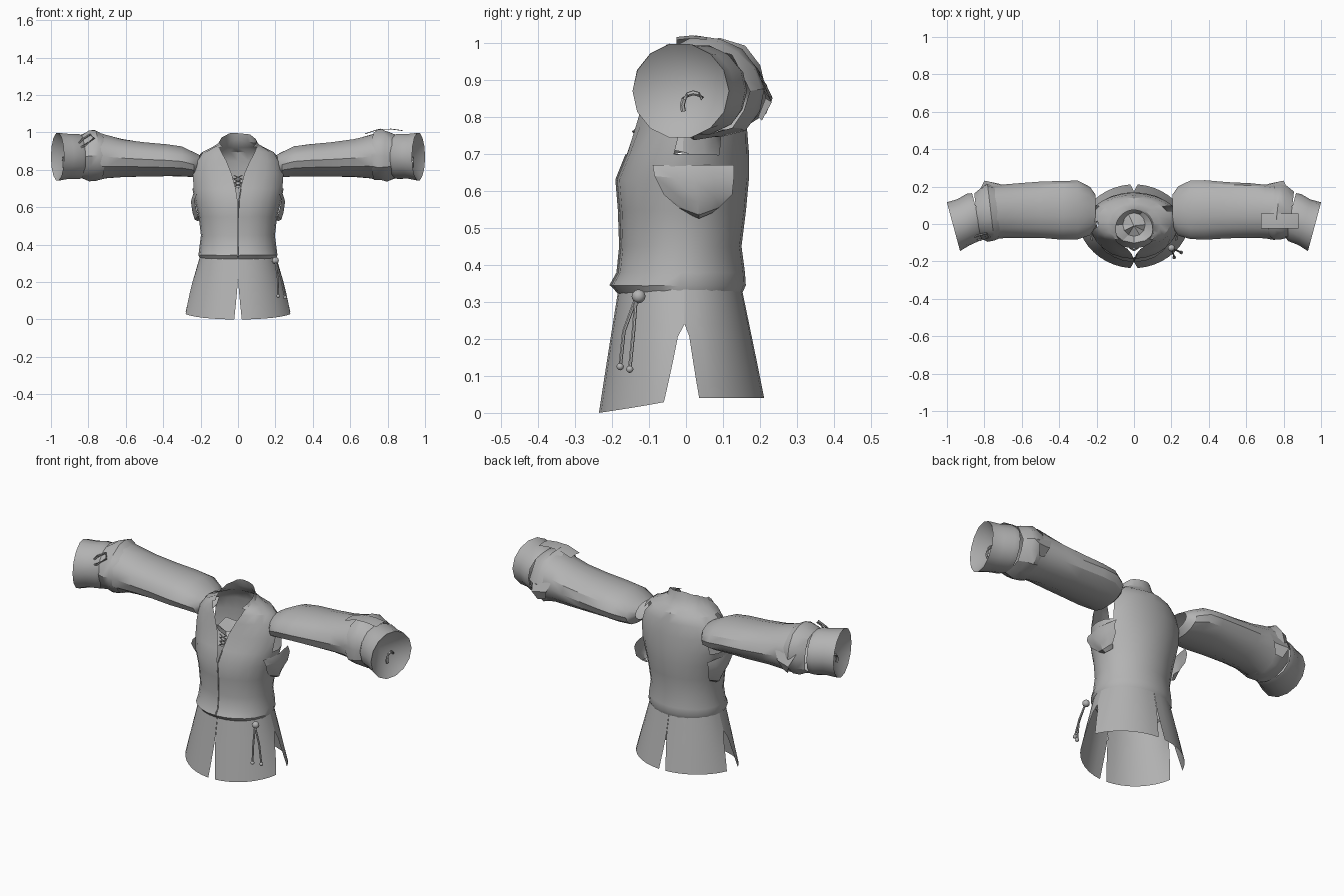
import bpy, bmesh, math, random
from mathutils import Vector

random.seed(4)
cube = bpy.data.objects.get("Cube")
if cube:
    bpy.data.objects.remove(cube, do_unlink=True)

# Cloth colour
cloth = bpy.data.materials.new("grey_cloth")
cloth.use_nodes = True
GREY = (0.45, 0.45, 0.45, 1)
cloth.diffuse_color = GREY
cloth.node_tree.nodes["Principled BSDF"].inputs["Base Color"].default_value = GREY


def finish(name, bm, angle=32):
    """Turn a bmesh into a softly shaded cloth object."""
    mesh = bpy.data.meshes.new(name)
    for f in bm.faces:
        f.smooth = True
    bm.to_mesh(mesh)
    bm.free()
    mesh.set_sharp_from_angle(angle=math.radians(angle))
    mesh.materials.append(cloth)
    obj = bpy.data.objects.new(name, mesh)
    bpy.context.collection.objects.link(obj)
    return obj


def sheet(name, rows, closed=False, keep=None, tip=None):
    """Skin rows of points into a cloth surface, optionally ending in a tip."""
    bm = bmesh.new()
    grid = [[bm.verts.new(p) for p in row] for row in rows]
    n = len(grid[0])
    for a, b in zip(grid, grid[1:]):
        for i in range(n if closed else n - 1):
            j = (i + 1) % n
            bm.faces.new((a[i], a[j], b[j], b[i]))
    if tip:
        centre = bm.verts.new(tip)
        for i in range(n):
            bm.faces.new((grid[-1][i], grid[-1][(i + 1) % n], centre))
    bmesh.ops.recalc_face_normals(bm, faces=bm.faces)
    if keep:
        drop = [f for f in bm.faces if not keep(f.calc_center_median())]
        bmesh.ops.delete(bm, geom=drop, context="FACES")
    return finish(name, bm)


def cord(name, points, radius):
    """Thin round cord along a path."""
    rows = []
    pts = [Vector(p) for p in points]
    for i, p in enumerate(pts):
        d = (pts[min(i + 1, len(pts) - 1)] - pts[max(i - 1, 0)]).normalized()
        u = d.orthogonal().normalized()
        v = d.cross(u)
        rows.append([p + radius * (u * math.cos(t) + v * math.sin(t))
                     for t in (k * math.tau / 6 for k in range(6))])
    return sheet(name, rows, closed=True)


def ball(name, loc, radius):
    bm = bmesh.new()
    bmesh.ops.create_icosphere(bm, subdivisions=2, radius=radius)
    bmesh.ops.translate(bm, verts=bm.verts, vec=loc)
    return finish(name, bm)


def around(angle, rx, front, back, z, power=1.0, slant=0.0):
    """Point on a body ring; angle 0 is the front, 180 the back."""
    a = math.radians(angle)
    mid, ry = (front + back) / 2, (back - front) / 2
    c = math.copysign(abs(math.cos(a)) ** power, math.cos(a))
    return Vector((rx * math.sin(a), mid - ry * c, z - slant * math.cos(a)))


# Body with open neckline: height, half width, front, back, opening angle, slant
body = [
    (.32, .200, -.182, .150, .4, 0), (.345, .212, -.204, .162, .4, 0),
    (.38, .207, -.184, .160, .4, 0), (.45, .198, -.176, .150, .4, 0),
    (.55, .210, -.180, .163, .4, 0), (.63, .230, -.186, .170, .5, 0),
    (.70, .244, -.160, .170, 3, 0), (.78, .247, -.135, .165, 8, 0),
    (.85, .230, -.120, .155, 16, 0), (.895, .195, -.112, .140, 27, 0),
    (.92, .140, -.116, .110, 45, 0), (.937, .108, -.125, .085, 52, .02),
    (.952, .098, -.127, .075, 56, .047)]
COLS = 24
rows = []
for z, rx, front, back, gap, slant in body:
    rows.append([around(gap + (360 - 2 * gap) * i / COLS, rx, front, back, z, 1, slant)
                 * random.uniform(.994, 1.002) for i in range(COLS + 1)])


def outside_armhole(c):
    return not (abs(c.x) > .17 and .69 < c.z < .87 and -.02 < c.y < .1)


sheet("jacket_body", rows, keep=outside_armhole)
cord("front_edge_piping", [r[0] + Vector((.002, -.002, 0)) for r in rows[1:7]], .003)

# Crumpled lining inside the neck
lining = []
for rx, z in ((.17, .70), (.12, .76), (.06, .72)):
    lining.append([around(30 * i, rx, -.03 - rx * .6, .03 + rx * .5, z + random.uniform(-.02, .02))
                   for i in range(12)])
sheet("neck_lining", lining, True, tip=(0, -.01, .75))

# Neck lacing
for k in range(3):
    z = .71 + .02 * k
    for s in (1, -1):
        cord("neck_lace", [(-.022 * s, -.13, z), (0, -.14 - .003 * s, z + .01),
                           (.022 * s, -.13, z + .02)], .003)


# Skirt panels, parted at front, back and sides
def skirt_panel(name, side, start, end, hem_start, hem_end, is_front):
    panel = []
    for r in range(10):
        u = r / 9
        open_mid = max(0, (u - .4) / .6)
        open_side = 0 if u < .4 else .3 + .7 * (u - .4) / .6
        if not is_front:
            open_mid, open_side = open_side, open_mid
        a0 = start + (hem_start - start) * open_mid
        a1 = end + (hem_end - end) * open_side
        row = []
        for i in range(9):
            a = a0 + (a1 - a0) * i / 8
            hem = .04 - .04 * max(0, math.cos(math.radians(a)))
            p = around(a, .203 + .088 * u, -.182 - .054 * u, .15 + .062 * u,
                       .34 + (hem - .34) * u, 1 + .2 * u)
            row.append((p.x * side, p.y, p.z))
        panel.append(row)
    sheet(name, panel)


for side, label in ((1, "left"), (-1, "right")):
    skirt_panel(label + "_front_skirt", side, .2, 94, 4, 74, True)
    skirt_panel(label + "_back_skirt", side, 94, 179.8, 106, 176, False)

# Sleeves: x, centre y, centre z, half depth, half height
sleeve = [
    (.205, .07, .835, .085, .045), (.235, .07, .828, .130, .068),
    (.30, .075, .845, .155, .082), (.38, .075, .851, .157, .087),
    (.50, .075, .856, .150, .093), (.62, .072, .863, .146, .103),
    (.70, .068, .870, .144, .118), (.75, .062, .873, .146, .130)]
frill = [(.73, .065, .873, .140, .125), (.765, .06, .877, .152, .140),
         (.80, .055, .875, .142, .134), (.84, .045, .870, .122, .120)]
cuff = [(.835, .05, .870, .115, .115), (.86, .035, .872, .126, .124),
        (.91, .01, .872, .122, .122), (.965, -.015, .870, .130, .130)]
SIDES = 14


def ring(station, side, tilt=0, fold=1, wobble=0):
    x, y, z, ry, rz = station
    pts = []
    for i in range(SIDES):
        t = math.tau * i / SIDES
        s = (fold if i == 9 else 1) * (1 + random.uniform(-wobble, wobble))
        dy = ry * math.cos(t) * s
        pts.append((side * (x + tilt * dy), y + dy, z + rz * math.sin(t) * s))
    return pts


for side, label in ((1, "left"), (-1, "right")):
    sheet(label + "_sleeve",
          [ring(s, side, fold=.92 if s[0] > .25 else 1, wobble=.015) for s in sleeve], True)
    sheet(label + "_gathered_cloth", [ring(s, side, .12, wobble=.06) for s in frill], True)
    # Cuff closed by a deep funnel
    sheet(label + "_cuff", [ring(s, side, .27, wobble=.01) for s in cuff], True,
          tip=(side * .87, .01, .875))
    # Wrist loop inside the cuff
    cord(label + "_wrist_loop",
         [(side * .935, .02 + .03 * math.cos(t), .83 + .035 * math.sin(t))
          for t in (.6 + k * .5 for k in range(7))], .007)
    # Torn flap behind the elbow
    sheet(label + "_back_flap",
          [[(side * .70, .205, .90), (side * .82, .19, .90)],
           [(side * .72, .215, .85), (side * .80, .232, .84)],
           [(side * .74, .195, .80), (side * .78, .205, .79)]])
    # Loose patch below the armhole
    sheet(label + "_underarm_patch",
          [[(side * (x - .01 * abs(i - 2)), y0 + (y1 - y0) * i / 4, z - sag * (1 - abs(i - 2) / 2))
            for i in range(5)]
           for x, y0, y1, z, sag in ((.240, -.09, .13, .67, 0), (.252, -.085, .13, .64, .01),
                                     (.243, -.06, .125, .59, .02), (.232, -.02, .09, .555, .02),
                                     (.214, .0, .07, .54, .015))])

# Sleeve strap and sleeve loop
sheet("left_sleeve_strap",
      [[(x, y, z - abs(y - .015) * .1) for y in (-.025, .015, .055)]
       for x, z in ((.68, .995), (.75, 1.018), (.82, 1.02), (.88, 1.012))])
cord("right_sleeve_loop",
     [(-.86, -.07, .91), (-.82, -.085, .93), (-.77, -.07, .97), (-.79, -.05, .99),
      (-.83, -.06, .965), (-.87, -.075, .92)], .006)

# Waist tie with two hanging strands
ball("tie_knot", (.20, -.128, .315), .019)
for x, y, z in ((.215, -.178, .125), (.252, -.152, .118)):
    cord("tie_strand", [(.20, -.135, .31), (.205 + (x - .2) * .5, y + .01, .22), (x, y, z)], .005)
    ball("tie_bead", (x, y, z), .010)
